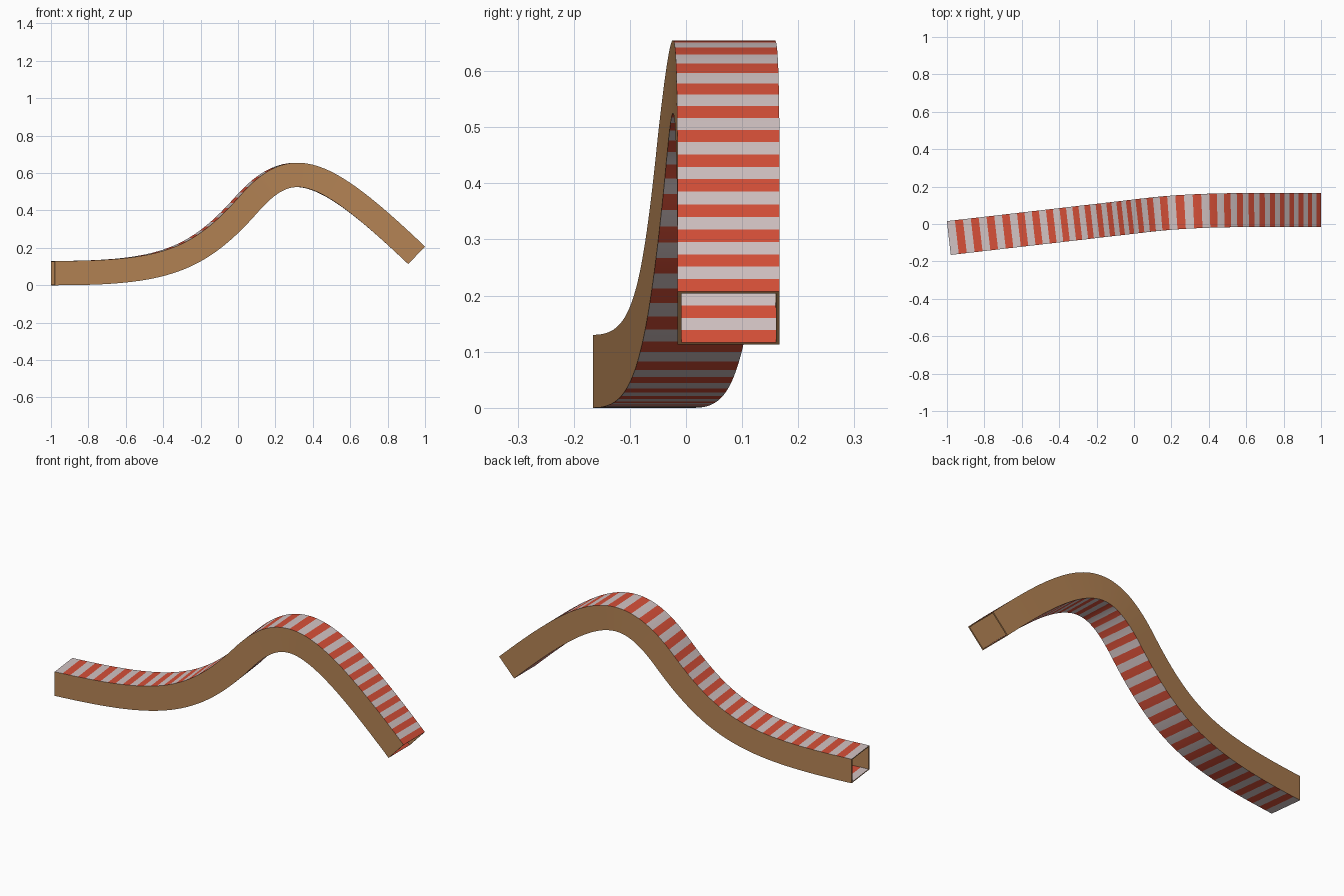
import bpy, bmesh
from mathutils import Vector

if "Cube" in bpy.data.objects:
    bpy.data.objects.remove(bpy.data.objects["Cube"])

STRIPES, SUB = 60, 2          # stripes along the tube, segments per stripe
HALF_W, HALF_H = 0.091, 0.065  # outer half width and half height
WALL, PANEL = 0.007, 0.005     # board thicknesses


def material(name, rgb):
    m = bpy.data.materials.new(name)
    m.diffuse_color = (*rgb, 1)
    m.use_nodes = True
    m.node_tree.nodes["Principled BSDF"].inputs["Base Color"].default_value = m.diffuse_color
    return m


brown = material("brown_board", (0.46, 0.23, 0.09))
red = material("red_stripe", (0.68, 0.08, 0.04))
white = material("white_stripe", (0.65, 0.55, 0.55))

# centre path: two Bezier segments, rising bend then descending hump
PATH = [
    [(-0.99, -0.075, 0.065), (-0.42, -0.009, 0.065), (-0.229, 0.013, 0.12), (0.046, 0.045, 0.432)],
    [(0.046, 0.045, 0.432), (0.284, 0.073, 0.702), (0.455, 0.076, 0.635), (0.955, 0.076, 0.16)],
]


def bezier(seg, t):
    a, b, c, d = map(Vector, seg)
    k = 1 - t
    pos = a * k**3 + b * 3 * k * k * t + c * 3 * k * t * t + d * t**3
    tan = (b - a) * k * k + (c - b) * 2 * k * t + (d - c) * t * t
    return pos, tan.normalized()


samples = [bezier(seg, i / 400) for seg in PATH for i in range(401)]
dist = [0.0]
for (p, _), (q, _) in zip(samples, samples[1:]):
    dist.append(dist[-1] + (q - p).length)


def frame_at(s):
    """Position, side and up directions at distance s along the path."""
    i = 0
    while i < len(dist) - 2 and dist[i + 1] < s:
        i += 1
    step = dist[i + 1] - dist[i]
    f = (s - dist[i]) / step if step > 1e-9 else 0
    pos = samples[i][0].lerp(samples[i + 1][0], f)
    tan = samples[i][1].lerp(samples[i + 1][1], f).normalized()
    side = Vector((0, 0, 1)).cross(tan).normalized()
    return pos, side, tan.cross(side)


# stripes become slightly shorter towards the right end
N = STRIPES * SUB
frames = []
for i in range(N + 1):
    u = i / N
    frames.append(frame_at(dist[-1] * (1.157 * u - 0.157 * u * u)))


def sweep(name, y0, y1, z0, z1, striped):
    """Sweep a rectangular board along the path."""
    bm = bmesh.new()
    rings = [[bm.verts.new(p + s * y + n * z)
              for y, z in ((y0, z0), (y1, z0), (y1, z1), (y0, z1))]
             for p, s, n in frames]
    for i, (a, b) in enumerate(zip(rings, rings[1:])):
        for k in range(4):
            j = (k + 1) % 4
            face = bm.faces.new((a[k], a[j], b[j], b[k]))
            if striped and k in (0, 2):      # broad faces carry the stripes
                face.material_index = 1 if (i // SUB) % 2 else 2
    bm.faces.new(rings[0])
    bm.faces.new(rings[-1])
    bmesh.ops.recalc_face_normals(bm, faces=bm.faces[:])
    mesh = bpy.data.meshes.new(name)
    bm.to_mesh(mesh)
    bm.free()
    for m in (brown, red, white):
        mesh.materials.append(m)
    ob = bpy.data.objects.new(name, mesh)
    bpy.context.collection.objects.link(ob)
    bpy.ops.object.select_all(action='DESELECT')
    ob.select_set(True)
    bpy.context.view_layer.objects.active = ob
    bpy.ops.object.shade_smooth_by_angle()


# striped floor and roof, plain side walls between them, open ends
inner = HALF_H - PANEL
sweep("floor_panel", -HALF_W, HALF_W, -HALF_H, -inner, True)
sweep("roof_panel", -HALF_W, HALF_W, inner, HALF_H, True)
sweep("front_wall", -HALF_W, -HALF_W + WALL, -inner, inner, False)
sweep("back_wall", HALF_W - WALL, HALF_W, -inner, inner, False)
